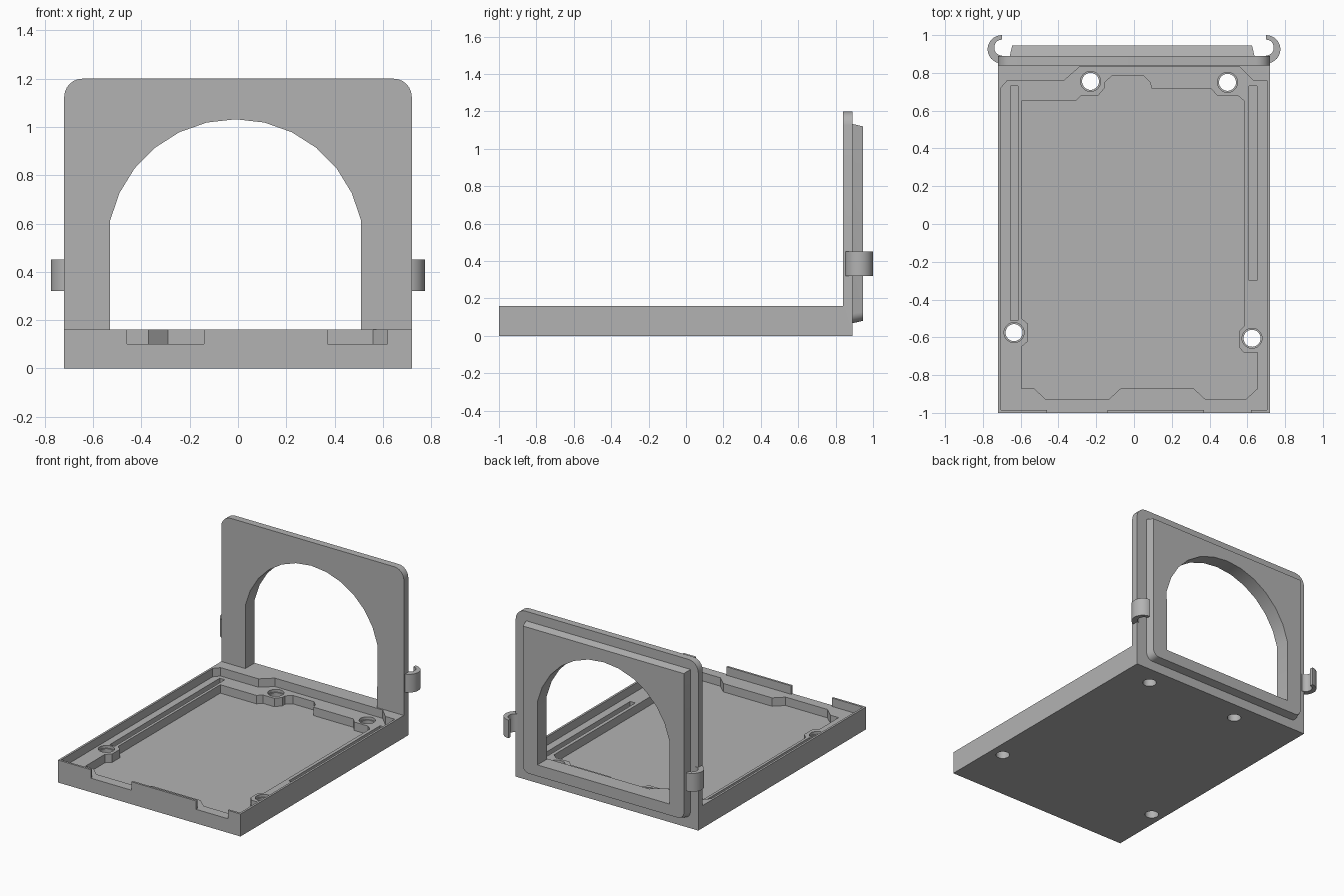
import bpy, bmesh
from math import sin, cos, pi, radians
from mathutils import Vector

cube = bpy.data.objects.get("Cube")
if cube:
    bpy.data.objects.remove(cube, do_unlink=True)

grey = bpy.data.materials.new("plain_grey")
grey.use_nodes = True
tone = (0.45, 0.45, 0.45, 1)
grey.diffuse_color = tone
grey.node_tree.nodes["Principled BSDF"].inputs["Base Color"].default_value = tone


def prism(name, points, offset, bevel=None, width=0.0):
    """Extrude a closed loop of 3D points by an offset, optionally rounding chosen edges."""
    bm = bmesh.new()
    face = bm.faces.new([bm.verts.new(p) for p in points])
    grown = bmesh.ops.extrude_face_region(bm, geom=[face])["geom"]
    moved = [g for g in grown if isinstance(g, bmesh.types.BMVert)]
    bmesh.ops.translate(bm, verts=moved, vec=Vector(offset))
    if bevel:
        edges = [e for e in bm.edges if bevel(e.verts[0].co, e.verts[1].co)]
        bmesh.ops.bevel(bm, geom=edges, offset=width, segments=6, profile=0.5, affect='EDGES')
    bmesh.ops.recalc_face_normals(bm, faces=bm.faces)
    mesh = bpy.data.meshes.new(name)
    bm.to_mesh(mesh)
    bm.free()
    mesh.materials.append(grey)
    obj = bpy.data.objects.new(name, mesh)
    bpy.context.collection.objects.link(obj)
    return obj


def pocket(name, outline, low, high):
    return prism(name, [(x, y, low) for x, y in outline], (0, 0, high - low))


def rect(x0, x1, y0, y1):
    return [(x0, y0), (x1, y0), (x1, y1), (x0, y1)]


def circle(x, y, r, n=32):
    return [(x + r * cos(2 * pi * i / n), y + r * sin(2 * pi * i / n)) for i in range(n)]


def boolean(obj, tool, operation='DIFFERENCE'):
    bpy.context.view_layer.objects.active = obj
    mod = obj.modifiers.new("cut", 'BOOLEAN')
    mod.operation = operation
    mod.solver = 'EXACT'
    mod.object = tool
    bpy.ops.object.modifier_apply(modifier=mod.name)
    bpy.data.objects.remove(tool, do_unlink=True)


def smooth(obj):
    bpy.ops.object.select_all(action='DESELECT')
    obj.select_set(True)
    bpy.context.view_layer.objects.active = obj
    bpy.ops.object.shade_smooth_by_angle(angle=radians(30))


TOP, LEDGE, FLOOR, W = 0.16, 0.10, 0.04, 0.72

# L-shaped tray and upright panel, with rounded upper corners
side = [(-1, 0), (0.89, 0), (0.89, 1.2), (0.84, 1.2), (0.84, TOP), (-1, TOP)]
frame = prism("tray_and_panel", [(-W, y, z) for y, z in side], (2 * W, 0, 0),
              lambda a, b: min(a.z, b.z) > 1.19 and abs(a.x - b.x) < 0.01, 0.075)

# Tapered plug on the back of the panel, rounded at its lower corners
plug = prism("plug", [(-0.66, 0.88, 0.065), (0.64, 0.88, 0.065),
                      (0.64, 0.88, 1.135), (-0.66, 0.88, 1.135)], (0, 0.065, 0),
             lambda a, b: max(a.z, b.z) < 0.07 and abs(a.x - b.x) < 0.01, 0.05)
for v in plug.data.vertices:
    if v.co.y > 0.9:
        v.co.x = -0.01 + (v.co.x + 0.01) * 0.977
        v.co.z = 0.6 + (v.co.z - 0.6) * 0.972
boolean(frame, plug, 'UNION')

# Arched window
arch = [(-0.01 + 0.532 * cos(radians(a)), 0.5 + 0.532 * sin(radians(a)))
        for a in range(12, 169, 13)]
arch += [(-0.53, TOP), (0.51, TOP)]
boolean(frame, prism("window", [(x, 0.835, z) for x, z in arch], (0, 0.2, 0)))

# Upper recess inside the thin rim
rim = [(-0.705, -0.985), (0.705, -0.985), (0.705, 0.76), (0.63, 0.76), (0.56, 0.83),
       (-0.29, 0.83), (-0.37, 0.76), (-0.67, 0.76), (-0.705, 0.72)]
boolean(frame, pocket("rim_recess", rim, LEDGE, 0.3))

# Deep recess that steps around the screw bosses
deep = [(-0.595, -0.87), (-0.595, -0.65), (-0.56, -0.62), (-0.56, -0.53), (-0.595, -0.5),
        (-0.595, 0.65), (-0.31, 0.65), (-0.28, 0.68), (-0.19, 0.68), (-0.155, 0.72),
        (-0.155, 0.75), (-0.115, 0.785), (0.05, 0.785), (0.085, 0.75), (0.095, 0.715),
        (0.41, 0.715), (0.44, 0.68), (0.55, 0.68), (0.585, 0.65), (0.585, -0.54),
        (0.555, -0.57), (0.555, -0.65), (0.58, -0.68), (0.655, -0.68), (0.655, -0.87),
        (0.59, -0.93), (0.38, -0.93), (0.315, -0.87), (-0.07, -0.87), (-0.135, -0.93),
        (-0.465, -0.93), (-0.53, -0.87)]
boolean(frame, pocket("deep_recess", deep, FLOOR, 0.3))

# Long side slots and the notches in the front rim
for x0, x1, y0, y1, low in [(-0.655, -0.615, -0.51, 0.73, FLOOR), (0.61, 0.65, -0.3, 0.73, FLOOR),
                            (-0.46, -0.14, -1.05, -0.97, LEDGE), (0.37, 0.62, -1.05, -0.97, LEDGE)]:
    boolean(frame, pocket("slot", rect(x0, x1, y0, y1), low, 0.3))

# Stepped screw holes
for x, y in [(-0.23, 0.755), (0.495, 0.75), (-0.635, -0.575), (0.625, -0.605)]:
    boolean(frame, pocket("bore", circle(x, y, 0.045), -0.1, 0.3))
    boolean(frame, pocket("counterbore", circle(x, y, 0.053), 0.08, 0.3))
smooth(frame)

# Hooked clips on both sides of the panel
for s, name in [(-1, "right_clip"), (1, "left_clip")]:
    angles = [radians(a) for a in range(90, 271, 12)]
    outer = [(0.70 - 0.075 * cos(a), 0.925 + 0.075 * sin(a)) for a in angles]
    inner = [(0.70 - 0.04 * cos(a), 0.934 + 0.042 * sin(a)) for a in reversed(angles)]
    smooth(prism(name, [(s * x, y, 0.32) for x, y in outer + inner], (0, 0, 0.13)))
